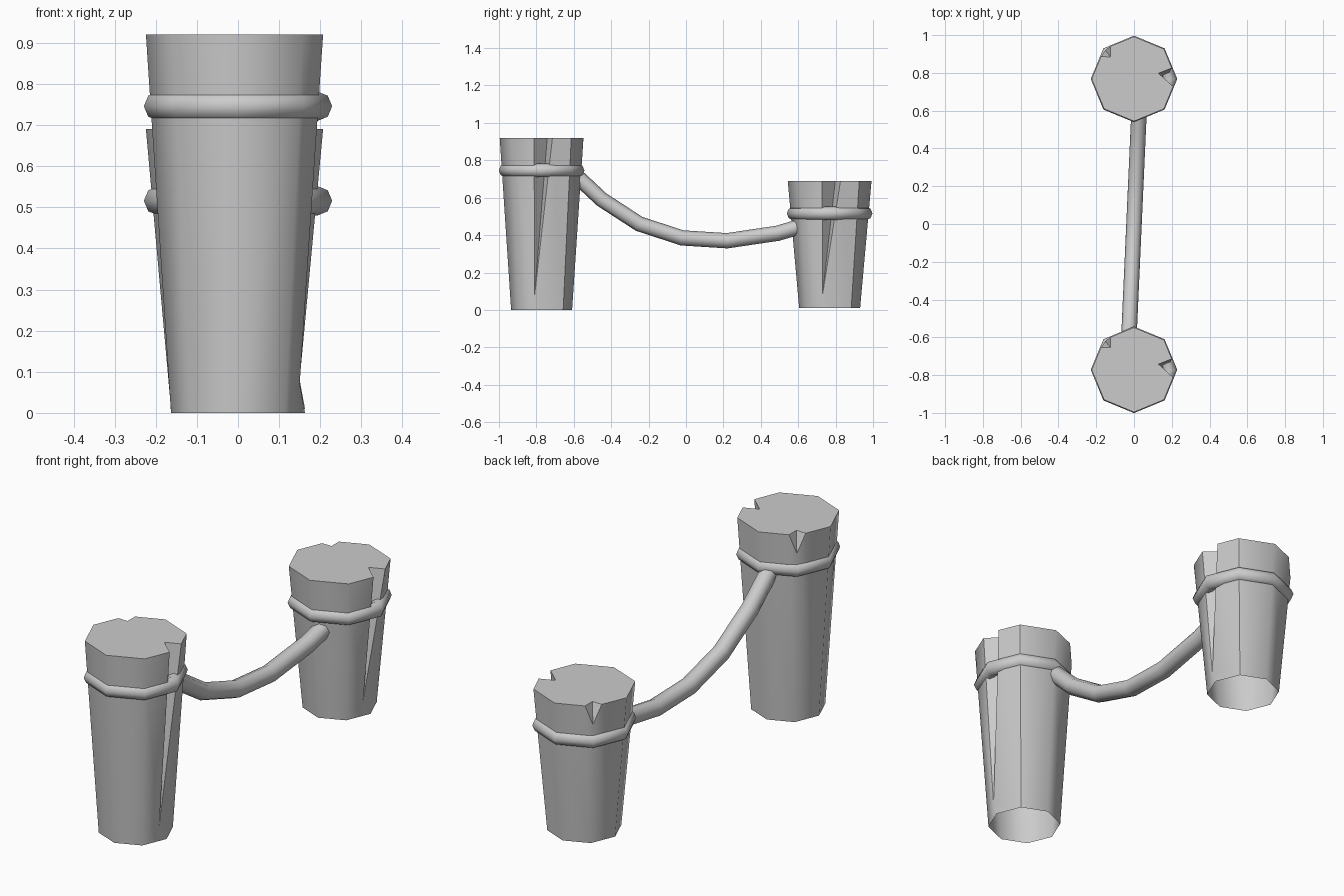
import bpy, bmesh
from math import sin, cos, pi, radians

if "Cube" in bpy.data.objects:
    bpy.data.objects.remove(bpy.data.objects["Cube"])

R_TOP, R_BASE = 0.224, 0.163


def finish(obj, angle=50):
    bpy.ops.object.select_all(action='DESELECT')
    obj.select_set(True)
    bpy.context.view_layer.objects.active = obj
    bpy.ops.object.shade_smooth_by_angle(angle=radians(angle))


def post(name, y, z0, z1):
    # Tapered octagonal trunk, open underneath, with one long split and one small chip
    bm = bmesh.new()
    V = lambda x, dy, z: bm.verts.new((x, y + dy, z))
    ring = lambda r, z: [V(r * cos(i * pi / 4), r * sin(i * pi / 4), z) for i in range(8)]
    base, top = ring(R_BASE, z0), ring(R_TOP, z1)

    # notch points per corner: right lip, inner apex, left lip, lower tip
    split = [V(0.207, -0.04, z1), V(0.13, 0.03, z1), V(0.20, 0.058, z1), V(0.15, -0.038, z0 + 0.07)]
    chip = [V(-0.125, 0.173, z1), V(-0.125, 0.117, z1), V(-0.175, 0.118, z1), V(-0.152, 0.152, z1 - 0.09)]
    notches = {0: split, 3: chip}

    rim = []
    for i in range(8):
        j = (i + 1) % 8
        start = [notches[i][3], notches[i][2]] if i in notches else [top[i]]
        end = [notches[j][0], notches[j][3]] if j in notches else [top[j]]
        bm.faces.new([base[i], base[j]] + end[::-1] + start[::-1])
        if i in notches:
            a, b, c, d = notches[i]
            bm.faces.new((a, d, b))
            bm.faces.new((b, d, c))
            rim += [a, b, c]
        else:
            rim.append(top[i])
    bm.faces.new(rim)
    for i in notches:
        bm.verts.remove(top[i])
    bmesh.ops.recalc_face_normals(bm, faces=bm.faces)
    me = bpy.data.meshes.new(name)
    bm.to_mesh(me)
    bm.free()
    obj = bpy.data.objects.new(name, me)
    bpy.context.collection.objects.link(obj)
    finish(obj)


def rope_ring(name, y, z):
    # Rope loop tied round the post
    bpy.ops.mesh.primitive_torus_add(location=(0, y, z), major_segments=8, minor_segments=8,
                                     major_radius=0.193, minor_radius=0.036)
    obj = bpy.context.object
    obj.name = name
    finish(obj)


for label, y, z0, z1 in (("front", -0.772, 0.0, 0.92), ("back", 0.768, 0.01, 0.69)):
    post(label + "_post", y, z0, z1)
    rope_ring(label + "_rope_ring", y, z1 - 0.174)

# Sagging rope between the posts
path = [(-0.595, 0.725), (-0.45, 0.59), (-0.25, 0.46), (-0.02, 0.385),
        (0.22, 0.37), (0.49, 0.41), (0.61, 0.445)]
cu = bpy.data.curves.new("hanging_rope", 'CURVE')
cu.dimensions = '3D'
cu.bevel_depth = 0.041
cu.bevel_resolution = 2
cu.use_fill_caps = True
sp = cu.splines.new('POLY')
sp.points.add(len(path) - 1)
for p, (y, z) in zip(sp.points, path):
    p.co = (0.045 * y, y, z, 1)
sp.use_smooth = True
bpy.context.collection.objects.link(bpy.data.objects.new("hanging_rope", cu))
